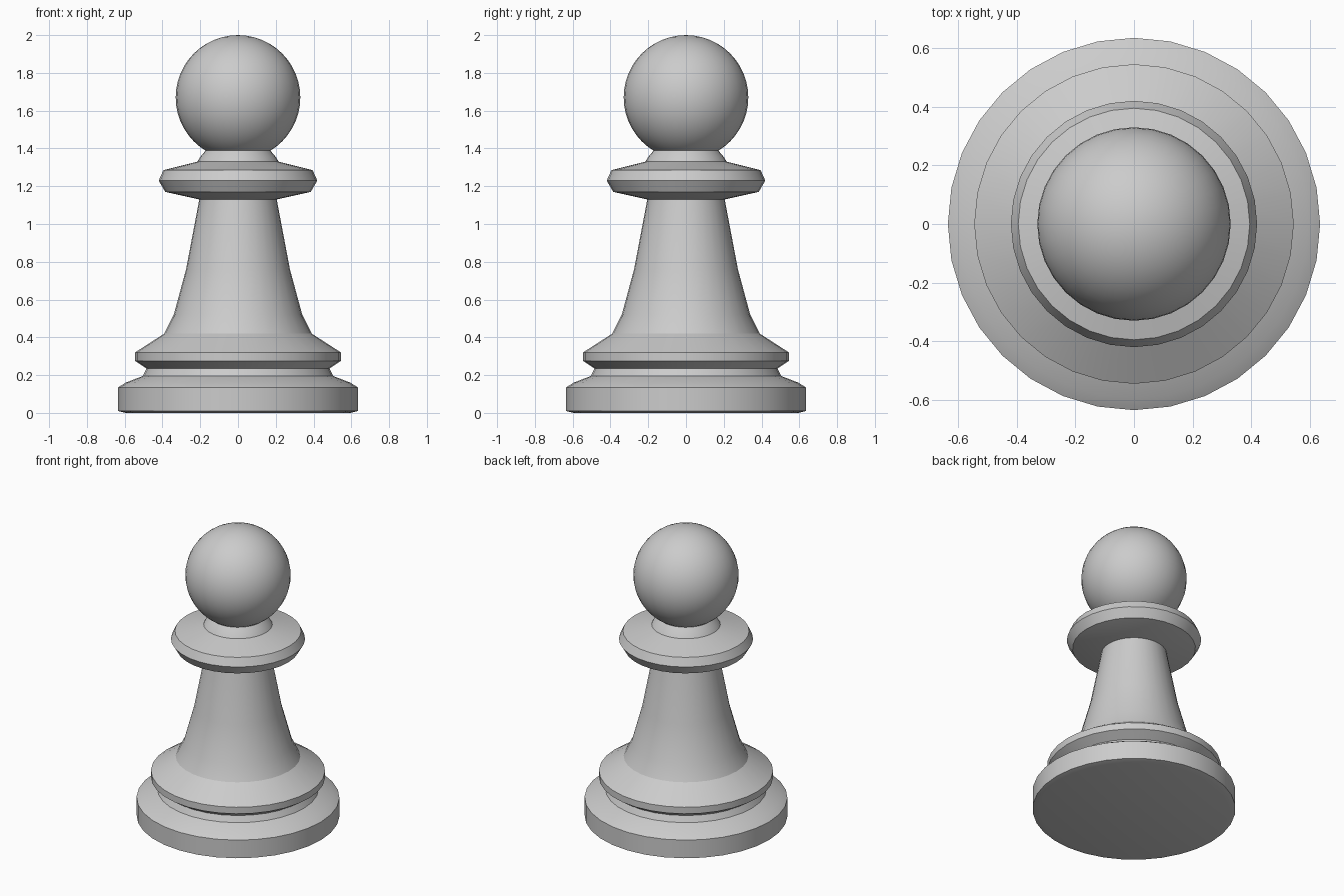
import bpy
import math

cube = bpy.data.objects.get("Cube")
if cube:
    bpy.data.objects.remove(cube, do_unlink=True)

SIDES = 32

grey = bpy.data.materials.new("light grey")
grey.use_nodes = True
colour = (0.6, 0.6, 0.6, 1)
grey.diffuse_color = colour
grey.node_tree.nodes["Principled BSDF"].inputs["Base Color"].default_value = colour


def smooth(obj, angle):
    bpy.ops.object.select_all(action="DESELECT")
    obj.select_set(True)
    bpy.context.view_layer.objects.active = obj
    bpy.ops.object.shade_smooth_by_angle(angle=math.radians(angle))


def lathe(name, profile, angle=28):
    """Turn a (radius, height) profile around z and cap both ends."""
    verts, faces = [], []
    for r, z in profile:
        for i in range(SIDES):
            a = math.tau * i / SIDES
            verts.append((r * math.cos(a), r * math.sin(a), z))
    for k in range(len(profile) - 1):
        for i in range(SIDES):
            j = (i + 1) % SIDES
            low, high = k * SIDES, (k + 1) * SIDES
            faces.append((low + i, low + j, high + j, high + i))
    faces.append(tuple(reversed(range(SIDES))))
    faces.append(tuple(range(len(verts) - SIDES, len(verts))))
    mesh = bpy.data.meshes.new(name)
    mesh.from_pydata(verts, [], faces)
    mesh.materials.append(grey)
    obj = bpy.data.objects.new(name, mesh)
    bpy.context.collection.objects.link(obj)
    smooth(obj, angle)
    return obj


# Stepped foot with a recessed underside edge
lathe("base", [(0.595, 0), (0.635, 0.01), (0.635, 0.135), (0.595, 0.16),
               (0.505, 0.195), (0.485, 0.235)])

# Lower moulding flowing into the tapered stem
lathe("stem", [(0.485, 0.235), (0.545, 0.275), (0.545, 0.32), (0.39, 0.42),
               (0.34, 0.52), (0.275, 0.76), (0.205, 1.13)])

# Bevelled disc below the head, with its short neck
lathe("collar", [(0.205, 1.13), (0.385, 1.17), (0.42, 1.23), (0.395, 1.285),
                 (0.215, 1.33), (0.2, 1.355), (0.17, 1.39)])

# Round head
bpy.ops.mesh.primitive_uv_sphere_add(segments=SIDES, ring_count=24, radius=0.33,
                                     location=(0, 0, 1.67))
head = bpy.context.object
head.name = "head"
head.data.materials.append(grey)
smooth(head, 40)
